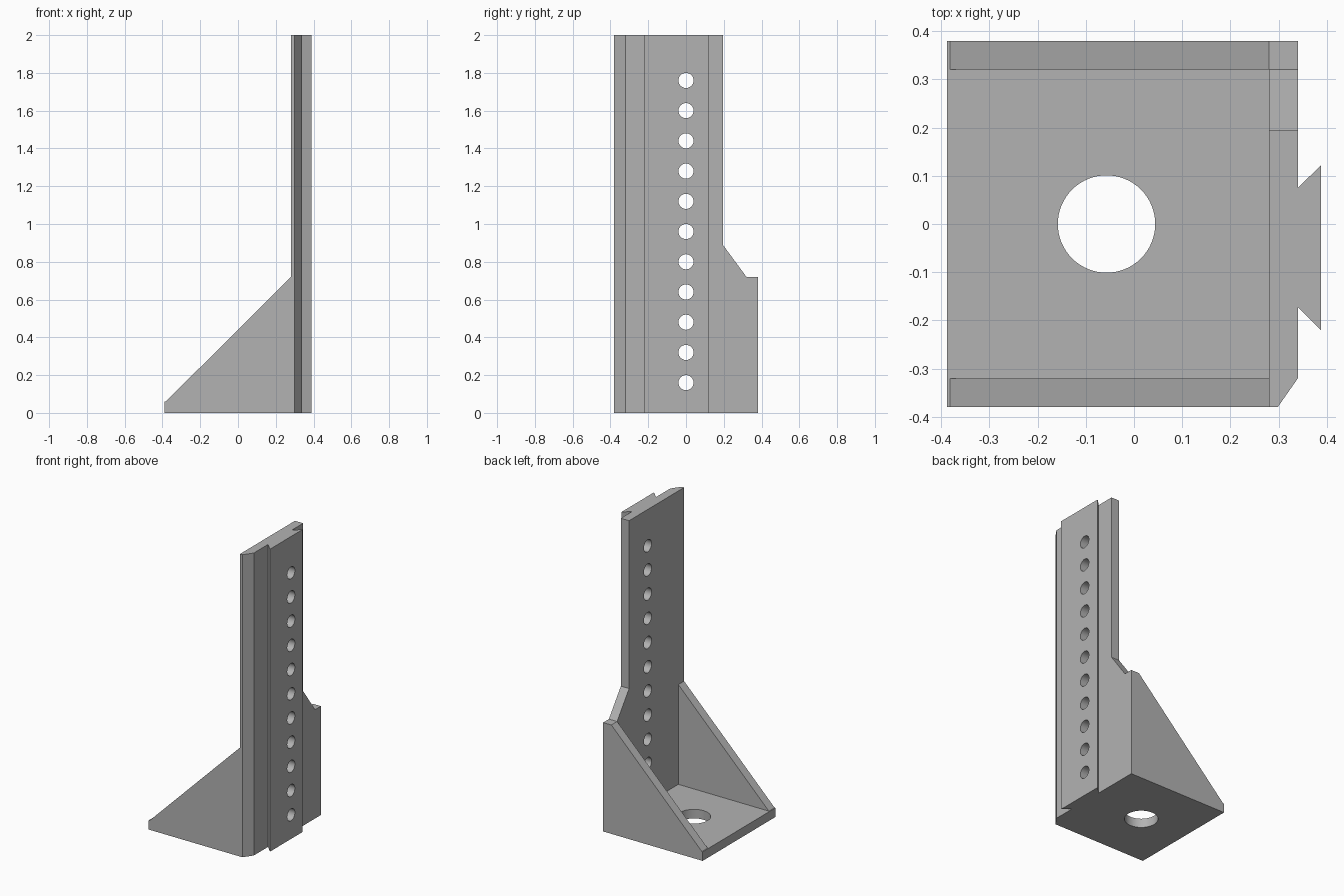
import bpy
import bmesh
import math
from mathutils import Vector

cube = bpy.data.objects.get("Cube")
if cube:
    bpy.data.objects.remove(cube, do_unlink=True)

GREY = (0.45, 0.45, 0.45, 1.0)
metal = bpy.data.materials.new("plain_grey")
metal.use_nodes = True
metal.diffuse_color = GREY
metal.node_tree.nodes["Principled BSDF"].inputs["Base Color"].default_value = GREY


def prism(name, outline, axis, start, end):
    """Extrude a 2D outline along an axis; the outline uses the other two axes in order."""
    def place(p, along):
        c = list(p)
        c.insert(axis, along)
        return Vector(c)

    bm = bmesh.new()
    face = bm.faces.new([bm.verts.new(place(p, start)) for p in outline])
    ext = bmesh.ops.extrude_face_region(bm, geom=[face])
    verts = [v for v in ext["geom"] if isinstance(v, bmesh.types.BMVert)]
    bmesh.ops.translate(bm, verts=verts, vec=place((0, 0), end - start))
    bmesh.ops.recalc_face_normals(bm, faces=bm.faces)
    mesh = bpy.data.meshes.new(name)
    bm.to_mesh(mesh)
    bm.free()
    mesh.materials.append(metal)
    obj = bpy.data.objects.new(name, mesh)
    bpy.context.collection.objects.link(obj)
    return obj


def circle(cx, cy, r, n):
    return [(cx + r * math.cos(math.tau * i / n), cy + r * math.sin(math.tau * i / n))
            for i in range(n)]


def cut(target, cutter):
    cutter.hide_render = True
    bpy.ops.object.select_all(action="DESELECT")
    bpy.context.view_layer.objects.active = target
    target.select_set(True)
    mod = target.modifiers.new("cut", "BOOLEAN")
    mod.operation = "DIFFERENCE"
    mod.solver = "EXACT"
    mod.object = cutter
    bpy.ops.object.modifier_apply(modifier=mod.name)
    bpy.data.objects.remove(cutter, do_unlink=True)


# Plan outline: base, upright with one chamfered corner, dovetail rail
LEFT, WALL, FACE, RAIL = -0.388, 0.28, 0.34, 0.388
SIDE, INNER, FLOOR, TOP = 0.38, 0.32, 0.06, 0.72
plan = [(LEFT, -SIDE), (0.298, -SIDE), (FACE, -INNER), (FACE, -0.172),
        (RAIL, -0.22), (RAIL, 0.122), (FACE, 0.075), (FACE, SIDE), (LEFT, SIDE)]
bracket = prism("angle_bracket", plan, 2, 0, 2)

# Sloped gusset tops
cut(bracket, prism("slope_cutter",
                   [(-1, FLOOR), (-0.382, FLOOR), (WALL, TOP), (WALL, 3), (-1, 3)], 1, -1, 1))
# Space between the gussets
cut(bracket, prism("cavity_cutter",
                   [(-1, -INNER), (WALL, -INNER), (WALL, INNER), (-1, INNER)], 2, FLOOR, 1))
# Narrowed upper part of the upright
cut(bracket, prism("shoulder_cutter",
                   [(0.195, 3), (0.195, 0.89), (INNER, TOP), (1, TOP), (1, 3)], 0, -1, 1))
# Mounting hole in the base
cut(bracket, prism("base_hole_cutter", circle(-0.057, 0, 0.101, 64), 2, -0.5, 0.5))
# Row of holes up the rail
for i in range(11):
    cut(bracket, prism("rail_hole_cutter", circle(0, 0.16 * (i + 1), 0.04, 32), 0, 0.2, 0.5))

bpy.ops.object.shade_smooth_by_angle(angle=math.radians(30))
